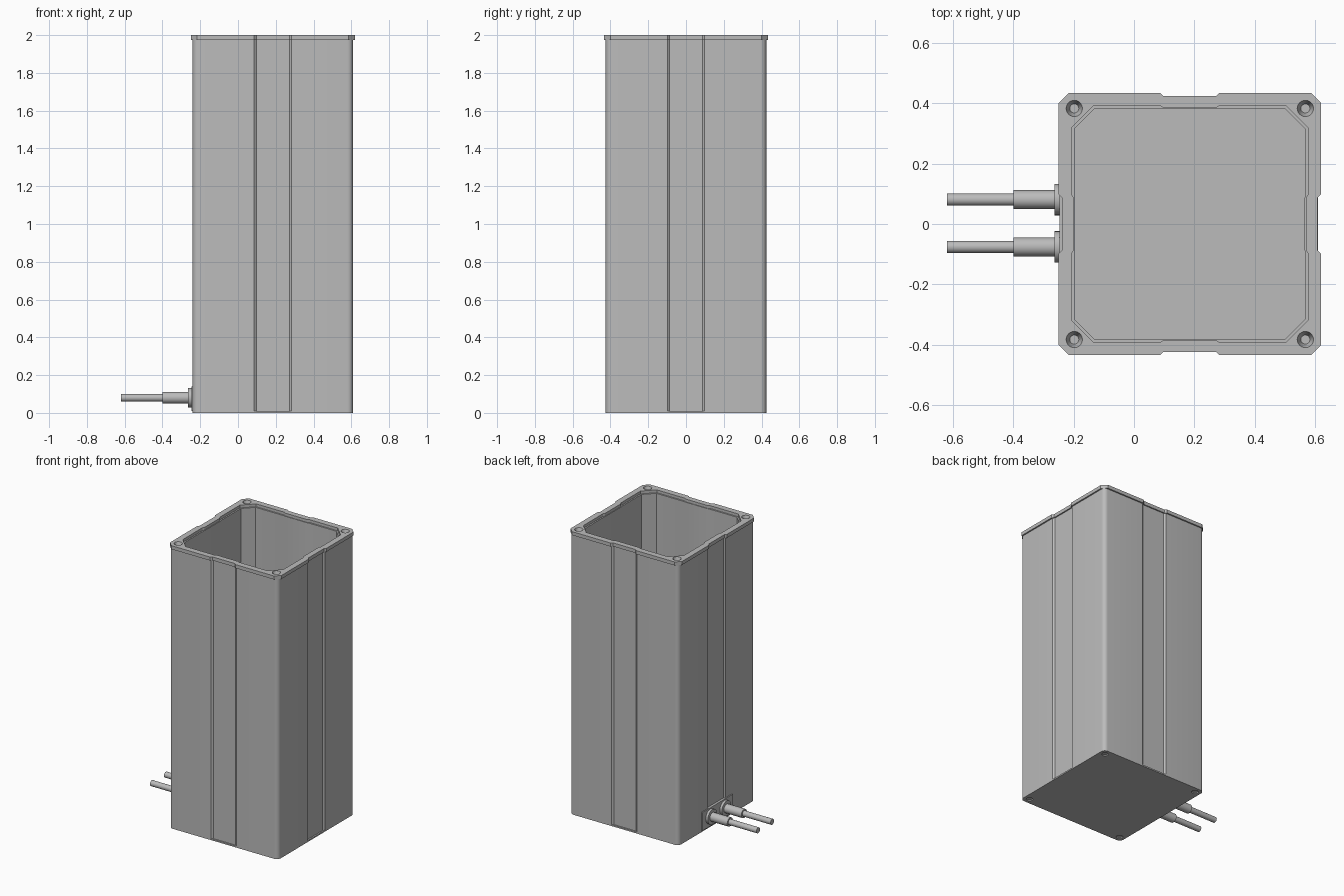
import bpy, bmesh, math
from mathutils import Matrix, Vector

cube = bpy.data.objects.get("Cube")
if cube:
    bpy.data.objects.remove(cube, do_unlink=True)

CX = 0.185      # centre of the casing in x
NOTCH = 0.087   # half width of the shallow channel on each side
SCREW = 0.383   # screw distance from the casing centre

grey = bpy.data.materials.new("plain grey")
grey.use_nodes = True
grey.diffuse_color = (0.5, 0.5, 0.5, 1)
grey.node_tree.nodes["Principled BSDF"].inputs["Base Color"].default_value = (0.5, 0.5, 0.5, 1)


def outline(half, corner, depth=0.0, rounded=False, steps=6):
    """Square outline with a channel in each side and cut or rounded corners."""
    side = [(half, -NOTCH - 0.012), (half - depth, -NOTCH),
            (half - depth, NOTCH), (half, NOTCH + 0.012)]
    c = half - corner
    for i in range(steps + 1):
        t = i / steps
        a = t * math.pi / 2
        side.append((c + corner * math.cos(a), c + corner * math.sin(a)) if rounded
                    else (half - corner * t, c + corner * t))
    points = []
    for turn in range(4):
        rot = Matrix.Rotation(turn * math.pi / 2, 2)
        points += [rot @ Vector(p) for p in side]
    return points


def finish(name, bm):
    bmesh.ops.recalc_face_normals(bm, faces=bm.faces)
    mesh = bpy.data.meshes.new(name)
    bm.to_mesh(mesh)
    bm.free()
    mesh.materials.append(grey)
    obj = bpy.data.objects.new(name, mesh)
    bpy.context.collection.objects.link(obj)
    return obj


def loft(name, layers):
    """Join stacked outlines and cap both ends."""
    bm = bmesh.new()
    loops = [[bm.verts.new((p.x + CX, p.y, z)) for p in pts] for pts, z in layers]
    for a, b in zip(loops, loops[1:]):
        for i in range(len(a)):
            j = (i + 1) % len(a)
            bm.faces.new((a[i], a[j], b[j], b[i]))
    bm.faces.new(loops[0])
    bm.faces.new(loops[-1])
    return finish(name, bm)


def activate(obj):
    bpy.ops.object.select_all(action='DESELECT')
    obj.select_set(True)
    bpy.context.view_layer.objects.active = obj


def smooth(obj):
    activate(obj)
    bpy.ops.object.shade_smooth_by_angle(angle=math.radians(30))


def drill(obj, z, r_bottom, r_top, depth):
    """Cut four screw holes centred on height z."""
    bm = bmesh.new()
    for sx in (-1, 1):
        for sy in (-1, 1):
            bmesh.ops.create_cone(bm, cap_ends=True, segments=24, radius1=r_bottom,
                                  radius2=r_top, depth=depth,
                                  matrix=Matrix.Translation((CX + sx * SCREW, sy * SCREW, z)))
    cutter = finish("screw_cutter", bm)
    cutter.hide_render = True
    activate(obj)
    mod = obj.modifiers.new("screw holes", 'BOOLEAN')
    mod.operation = 'DIFFERENCE'
    mod.solver = 'EXACT'
    mod.object = cutter
    bpy.ops.object.modifier_apply(modifier=mod.name)
    bpy.data.objects.remove(cutter, do_unlink=True)


# Open casing: channelled walls, wider top rim and a cut-corner cavity
body = outline(0.425, 0.03, 0.01, rounded=True)
rim = outline(0.435, 0.034, 0.011)
mouth = outline(0.393, 0.075, 0.008)
cavity = outline(0.383, 0.068, 0.002)
casing = loft("casing", [(body, 0.01), (body, 1.975), (rim, 1.975), (rim, 2.0),
                         (mouth, 2.0), (mouth, 1.98), (cavity, 1.98), (cavity, 0.03)])
drill(casing, 1.985, 0.015, 0.03, 0.05)
smooth(casing)

# Flush base plate closing the lower end
plate = outline(0.425, 0.03, 0.0, rounded=True)
base = loft("base_plate", [(plate, 0.0), (plate, 0.01)])
drill(base, 0.0, 0.022, 0.022, 0.016)
smooth(base)

# Cable entry plate across the channel
bm = bmesh.new()
bmesh.ops.create_cube(bm, size=1, matrix=Matrix.Translation((-0.237, 0, 0.075))
                      @ Matrix.Diagonal((0.02, 0.34, 0.13, 1)))
finish("cable_entry_plate", bm)


def cylinder(name, y, x_in, x_out, radius):
    bm = bmesh.new()
    bmesh.ops.create_cone(bm, cap_ends=True, segments=32, radius1=radius, radius2=radius,
                          depth=x_in - x_out,
                          matrix=Matrix.Translation(((x_in + x_out) / 2, y, 0.08))
                          @ Matrix.Rotation(math.pi / 2, 4, 'Y'))
    smooth(finish(name, bm))


# Two cables, each with a flange and sleeve
for label, y in (("back", 0.081), ("front", -0.076)):
    cylinder(label + "_flange", y, -0.24, -0.264, 0.052)
    cylinder(label + "_sleeve", y, -0.26, -0.4, 0.031)
    cylinder(label + "_cable", y, -0.39, -0.62, 0.02)
